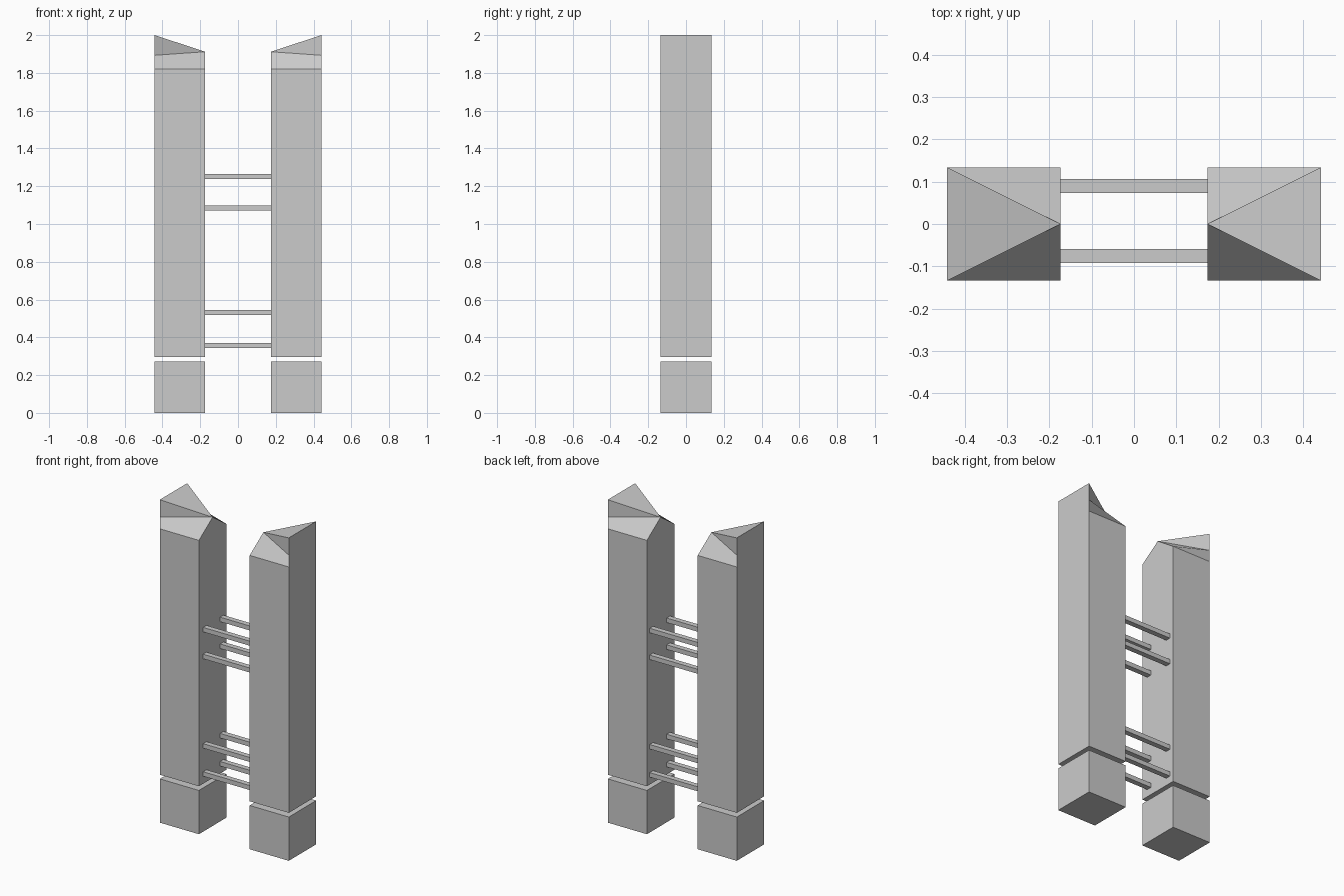
import bpy, bmesh

if "Cube" in bpy.data.objects:
    bpy.data.objects.remove(bpy.data.objects["Cube"])

INNER, OUTER, HALF_Y = 0.174, 0.442, 0.134


def finish(name, bm, mirror=False):
    bmesh.ops.recalc_face_normals(bm, faces=bm.faces)
    mesh = bpy.data.meshes.new(name)
    bm.to_mesh(mesh)
    bm.free()
    obj = bpy.data.objects.new(name, mesh)
    bpy.context.collection.objects.link(obj)
    if mirror:
        obj.modifiers.new("mirror_x", 'MIRROR').use_clip = False
    return obj


def box(name, x0, x1, y0, y1, z0, z1, mirror=False):
    bm = bmesh.new()
    bmesh.ops.create_cube(bm, size=1)
    for v in bm.verts:
        v.co = (x1 if v.co.x > 0 else x0,
                y1 if v.co.y > 0 else y0,
                z1 if v.co.z > 0 else z0)
    return finish(name, bm, mirror)


# Foot block under each tower
box("foot_block", INNER, OUTER, -HALF_Y, HALF_Y, 0, 0.271, mirror=True)

# Tower with a high outer edge folding down to a low point on the inner side
bm = bmesh.new()
apex = bm.verts.new((INNER, 0, 1.912))


def side_verts(y):
    inner = [bm.verts.new((INNER, y, z)) for z in (0.297, 1.82)]
    outer = [bm.verts.new((OUTER, y, z)) for z in (0.297, 1.82, 1.893, 2.0)]
    return inner, outer


(fi, fo), (bi, bo) = side_verts(-HALF_Y), side_verts(HALF_Y)
for inner, outer in ((fi, fo), (bi, bo)):
    bm.faces.new((inner[0], outer[0], outer[1], inner[1]))   # wall
    bm.faces.new((inner[1], outer[1], outer[2], apex))       # shoulder slope
    bm.faces.new((outer[2], outer[3], apex))                 # upright fold
bm.faces.new((fo[3], bo[3], apex))                           # roof
bm.faces.new((fi[0], bi[0], bo[0], fo[0]))                   # underside
bm.faces.new((fi[0], fi[1], apex, bi[1], bi[0]))             # inner wall
bm.faces.new(fo + bo[::-1])                                  # outer wall
finish("tower", bm, mirror=True)

# Cross bars joining the towers: four heights, front and back
for level, z in enumerate((0.357, 0.531, 1.085, 1.251), 1):
    for side, y in (("front", -0.076), ("back", 0.09)):
        box(f"cross_bar_{side}_{level}", -INNER, INNER,
            y - 0.0165, y + 0.0165, z - 0.014, z + 0.014)
